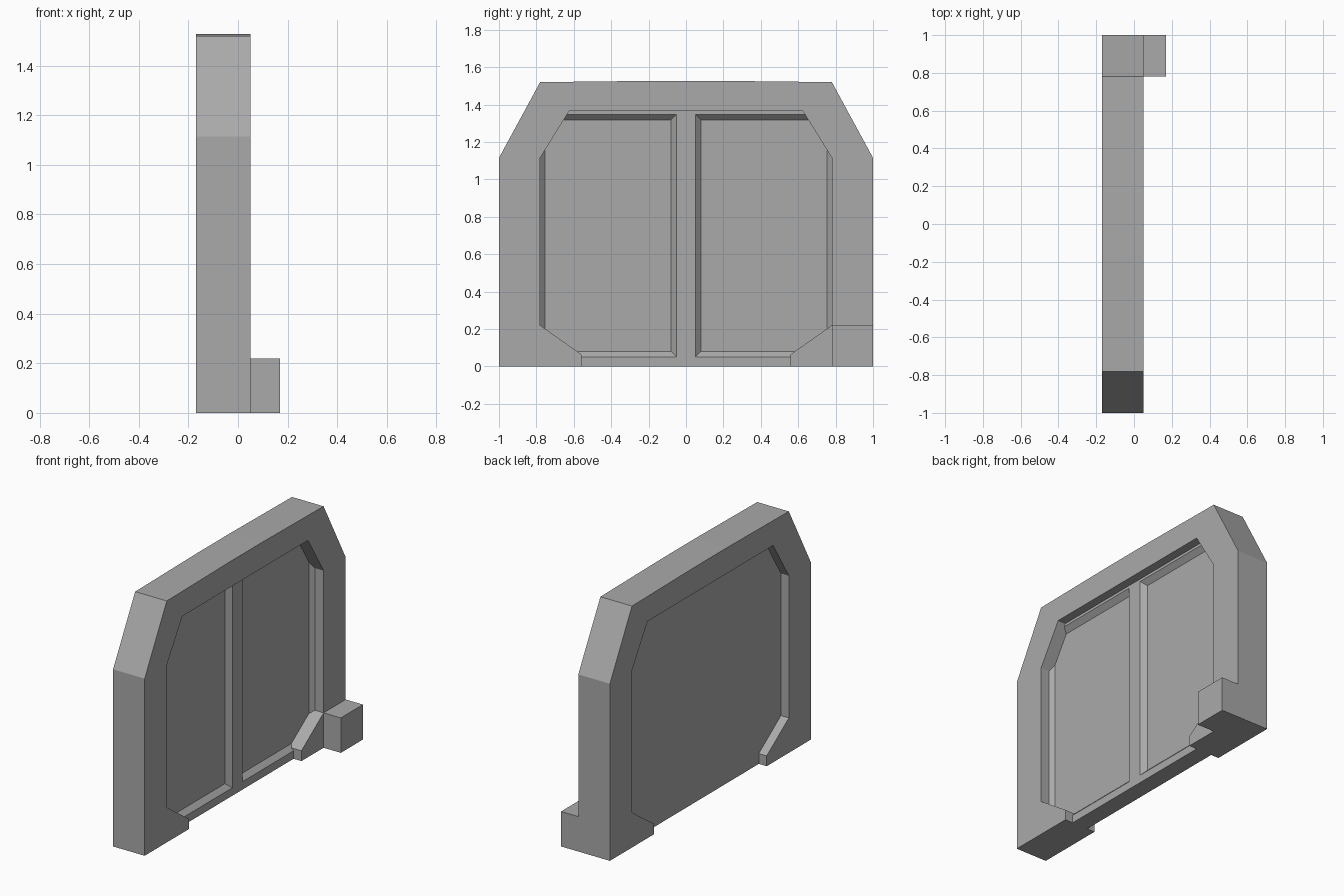
import bpy, bmesh

cube = bpy.data.objects.get("Cube")
if cube:
    bpy.data.objects.remove(cube, do_unlink=True)

# One plain grey for everything
GREY = (0.4, 0.4, 0.4, 1.0)
grey = bpy.data.materials.new("plain grey")
grey.use_nodes = True
grey.diffuse_color = GREY
grey.node_tree.nodes["Principled BSDF"].inputs["Base Color"].default_value = GREY

BACK, FACE = -0.17, 0.05      # wall thickness along x
RECESS, BEVEL = 0.055, 0.03   # panel set-back, leaf bevel


def loft(name, rings):
    """Solid between two matching (y, z) outlines, each given with its x."""
    bm = bmesh.new()
    loops = [[bm.verts.new((x, y, z)) for y, z in pts] for x, pts in rings]
    a, b = loops
    bm.faces.new(a)
    bm.faces.new(b)
    for i in range(len(a)):
        j = (i + 1) % len(a)
        bm.faces.new((a[i], a[j], b[j], b[i]))
    bmesh.ops.recalc_face_normals(bm, faces=bm.faces)
    mesh = bpy.data.meshes.new(name)
    bm.to_mesh(mesh)
    bm.free()
    mesh.materials.append(grey)
    obj = bpy.data.objects.new(name, mesh)
    bpy.context.collection.objects.link(obj)
    return obj


def prism(name, x0, x1, pts):
    return loft(name, [(x0, pts), (x1, pts)])


def mirrored(half):
    """Complete a right half outline with its left half."""
    return half + [(-y, z) for y, z in reversed(half)]


def rect(y0, y1, z0, z1):
    return [(y0, z0), (y1, z0), (y1, z1), (y0, z1)]


# Frame: chamfered arch, open at the bottom, with a barely crowned top
opening = [(0.56, 0), (0.56, 0.065), (0.78, 0.22), (0.78, 1.115), (0.625, 1.365)]
outer = [(1, 0), (1, 1.115), (0.78, 1.52), (0.17, 1.527)]
outline = mirrored(outer)
prism("frame", BACK, FACE, outline + list(reversed(mirrored(opening))))

# Panel filling the opening, set back on both sides
rim = FACE - RECESS
panel = prism("panel", BACK + RECESS, rim, mirrored(opening))

# Two bevelled leaves cut into the panel, leaving a centre post
for side in (-1, 1):
    def leaf(grow):
        pts = rect(0.05 - grow, 0.785 + grow, 0.05 - grow, 1.348 + grow)
        return [(side * y, z) for y, z in pts]
    cutter = loft("leaf_cutter", [(rim - BEVEL, leaf(-BEVEL)), (rim + 0.02, leaf(0.02))])
    cutter.hide_render = True
    mod = panel.modifiers.new("leaf", "BOOLEAN")
    mod.operation = "DIFFERENCE"
    mod.solver = "EXACT"
    mod.object = cutter
    bpy.context.view_layer.objects.active = panel
    bpy.ops.object.modifier_apply(modifier=mod.name)
    bpy.data.objects.remove(cutter, do_unlink=True)

# Foot block on one side
prism("foot_block", FACE, 0.17, rect(0.78, 1, 0, 0.22))
